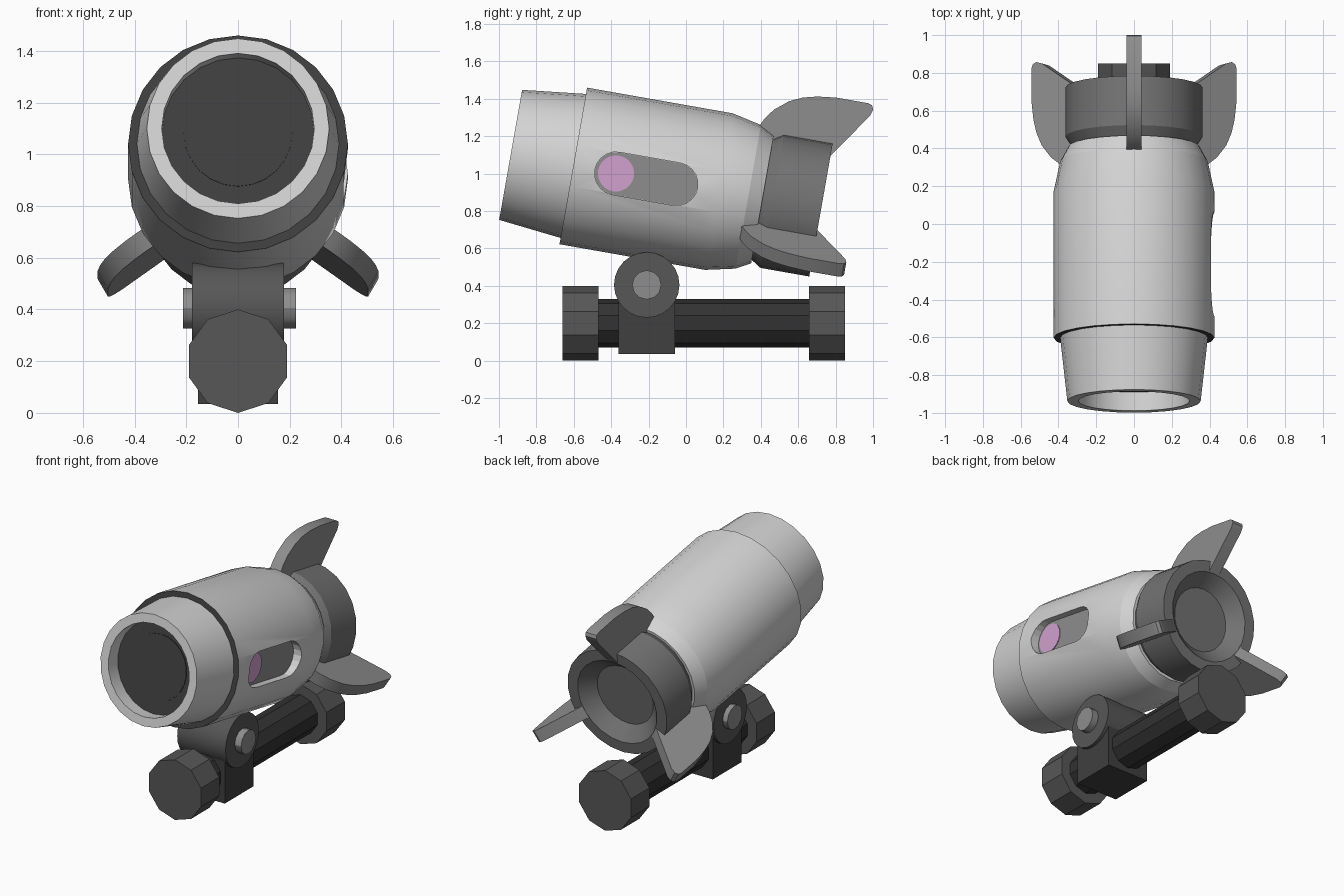
import bpy, bmesh, math
from mathutils import Matrix

if "Cube" in bpy.data.objects:
    bpy.data.objects.remove(bpy.data.objects["Cube"])


def mat(name, r, g, b):
    m = bpy.data.materials.new(name)
    m.diffuse_color = (r, g, b, 1)
    m.use_nodes = True
    m.node_tree.nodes["Principled BSDF"].inputs["Base Color"].default_value = m.diffuse_color
    return m


LIGHT = mat("light_grey", .66, .66, .66)
FIN = mat("mid_grey", .27, .27, .27)
RING = mat("ring_grey", .17, .17, .17)
METAL = mat("dark_metal", .095, .095, .095)
DARK = mat("charcoal", .05, .05, .05)
RAIL = mat("black_rail", .032, .032, .032)
PINK = mat("pink", .65, .35, .62)

# Tilted frame of the tube: local +y runs from mouth to tail
TUBE = Matrix.Translation((0, -.9375, 1.10)) @ Matrix.Rotation(math.radians(-10), 4, 'X')


def smooth(ob, angle):
    bpy.ops.object.select_all(action='DESELECT')
    bpy.context.view_layer.objects.active = ob
    ob.select_set(True)
    bpy.ops.object.shade_smooth_by_angle(angle=math.radians(angle))


def finish(name, bm, mats, matrix, angle=30):
    bmesh.ops.remove_doubles(bm, verts=bm.verts, dist=1e-5)
    bmesh.ops.recalc_face_normals(bm, faces=bm.faces)
    me = bpy.data.meshes.new(name)
    bm.to_mesh(me)
    bm.free()
    ob = bpy.data.objects.new(name, me)
    bpy.context.collection.objects.link(ob)
    for m in mats:
        me.materials.append(m)
    ob.matrix_world = matrix
    smooth(ob, angle)
    return ob


def lathe(name, profile, mats, bands=None, n=24):
    """Revolve (s, r) points about the tube axis; bands = material per segment."""
    bm = bmesh.new()
    rings = []
    for s, r in profile:
        rings.append([bm.verts.new((r * math.sin(k * math.tau / n), s,
                                    r * math.cos(k * math.tau / n))) for k in range(n)])
    for i in range(len(rings) - 1):
        a, b = rings[i], rings[i + 1]
        for k in range(n):
            j = (k + 1) % n
            f = bm.faces.new((a[k], a[j], b[j], b[k]))
            f.material_index = bands[i] if bands else 0
    return finish(name, bm, mats, TUBE, 16)


def slab(name, pts, x0, x1, m, turn=0):
    """Extrude an (s, height) outline across x in the tube frame."""
    bm = bmesh.new()
    f = bm.faces.new([bm.verts.new((x0, s, h)) for s, h in pts])
    ext = bmesh.ops.extrude_face_region(bm, geom=[f])['geom']
    bmesh.ops.translate(bm, vec=(x1 - x0, 0, 0),
                        verts=[v for v in ext if isinstance(v, bmesh.types.BMVert)])
    return finish(name, bm, [m], TUBE @ Matrix.Rotation(turn, 4, 'Y'))


def pill(s0, s1, r, n=10):
    pts = []
    for c, start in ((s1, -math.pi / 2), (s0, math.pi / 2)):
        for k in range(n + 1):
            a = start + math.pi * k / n
            pts.append((c + r * math.cos(a), r * math.sin(a)))
    return pts


def circle(s, r, n=24):
    return [(s + r * math.cos(k * math.tau / n), r * math.sin(k * math.tau / n))
            for k in range(n)]


def cyl(name, axis, centre, r, length, n, m):
    rot = (math.pi / 2, 0, 0) if axis == 'y' else (0, math.pi / 2, 0)
    bpy.ops.mesh.primitive_cylinder_add(vertices=n, radius=r, depth=length,
                                        location=centre, rotation=rot)
    ob = bpy.context.object
    ob.name = name
    ob.data.materials.append(m)
    smooth(ob, 30)
    return ob


# Mouth section with a dark recessed lens
lathe("nose", [(.10, 0), (.10, .295), (0, .295), (0, .353), (.35, .392)],
      [LIGHT, DARK], [1, 0, 0, 0])
lathe("lens", [(.10, .21), (.095, .21), (.095, 0)], [DARK])

# Main body, dark at its front shoulder
body = lathe("body", [(.34, 0), (.34, .425), (1.13, .425), (1.29, .39), (1.367, .348), (1.367, 0)],
             [LIGHT, DARK], [1, 0, 0, 0, 0])

# Side window: cut slot, grey floor and pink light
FLOOR = .36
cutter = slab("slot_cutter", pill(.572, .90, .115), FLOOR, .6, LIGHT)
mod = body.modifiers.new("slot", 'BOOLEAN')
mod.operation = 'DIFFERENCE'
mod.solver = 'EXACT'
mod.object = cutter
bpy.context.view_layer.objects.active = body
bpy.ops.object.modifier_apply(modifier="slot")
bpy.data.objects.remove(cutter, do_unlink=True)
smooth(body, 16)
slab("window_floor", pill(.572, .90, .114), FLOOR - .002, FLOOR + .004, FIN)
slab("window_light", circle(.572, .097), FLOOR + .004, FLOOR + .009, PINK)

# Tail ring with a dished rear
lathe("tail_ring", [(1.36, 0), (1.36, .325), (1.42, .363), (1.685, .363), (1.685, .29),
                    (1.60, .205), (1.60, 0)], [RING])

# Three fins
fin = [(1.27, .36), (1.305, .43), (1.345, .483), (1.416, .541), (1.485, .573), (1.56, .592),
       (1.66, .604), (1.835, .604), (1.857, .596), (1.867, .575), (1.857, .541),
       (1.685, .292), (1.37, .28)]
for i, label in enumerate(("top", "right", "left")):
    slab("fin_" + label, fin, -.04, .04, FIN, i * math.tau / 3)

# Mounting rail with end caps
cyl("rail", 'y', (0, .095, .2), .13, 1.16, 10, RAIL)
for label, y in (("front", -.565), ("rear", .753)):
    cyl("rail_cap_" + label, 'y', (0, y, .2), .2, .193, 10, METAL)

# Clamp: block, pivot barrel and pin
bpy.ops.mesh.primitive_cube_add(size=1, location=(0, -.21, .205))
block = bpy.context.object
block.name = "clamp_block"
block.scale = (.31, .30, .34)
block.data.materials.append(DARK)
cyl("pivot_barrel", 'x', (0, -.21, .405), .175, .355, 24, METAL)
cyl("pivot_pin", 'x', (.006, -.21, .405), .078, .436, 12, FIN)
